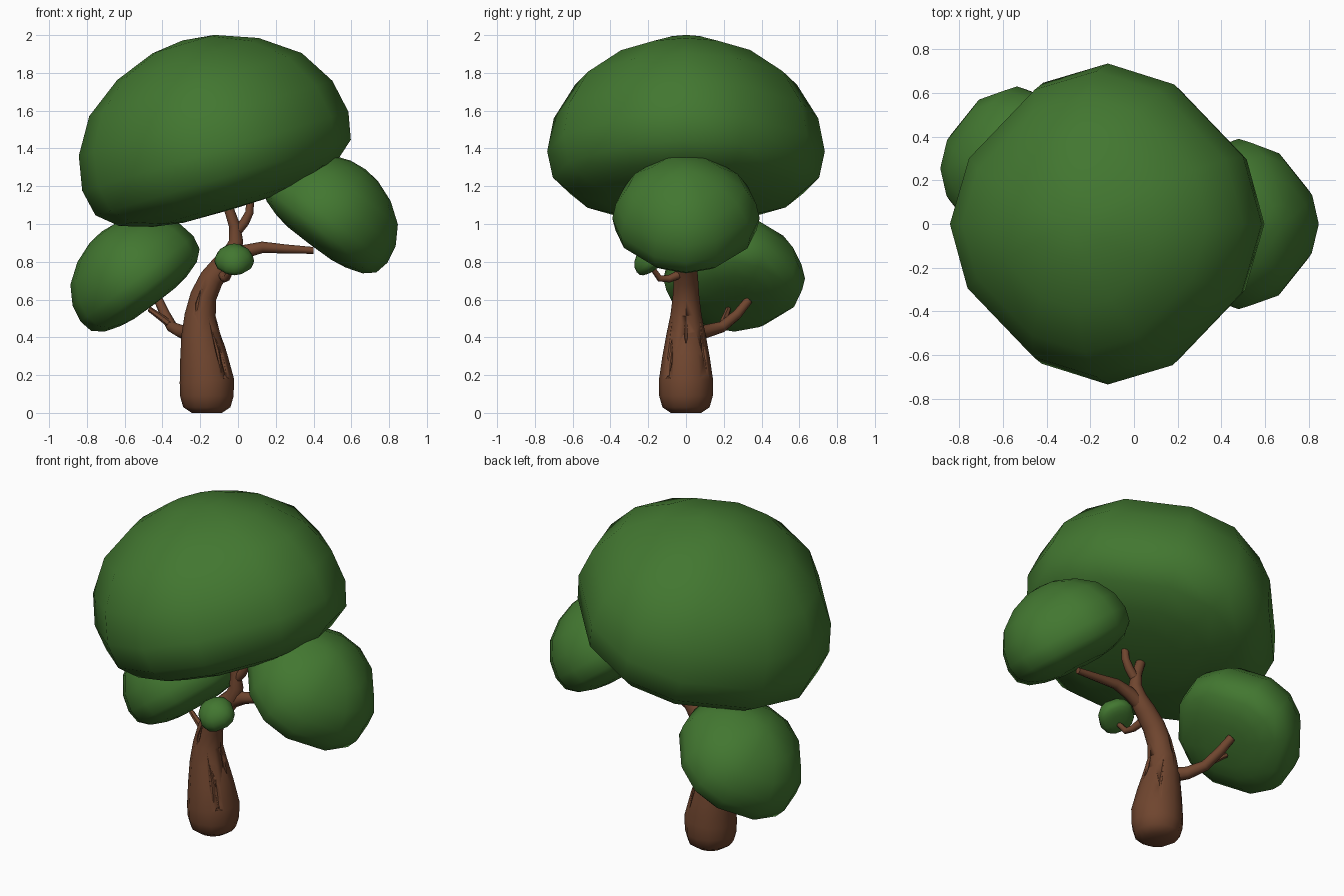
import bpy, bmesh
from math import radians, sin, cos, pi
from mathutils import Vector, Matrix

if "Cube" in bpy.data.objects:
    bpy.data.objects.remove(bpy.data.objects["Cube"])


def material(name, color):
    m = bpy.data.materials.new(name)
    m.diffuse_color = (*color, 1)
    m.use_nodes = True
    m.node_tree.nodes["Principled BSDF"].inputs["Base Color"].default_value = m.diffuse_color
    return m


LEAF = material("leaf_green", (0.055, 0.185, 0.03))
BARK = material("bark_brown", (0.16, 0.06, 0.028))


def finish(name, bm, mat):
    bmesh.ops.recalc_face_normals(bm, faces=bm.faces)
    me = bpy.data.meshes.new(name)
    bm.to_mesh(me)
    bm.free()
    ob = bpy.data.objects.new(name, me)
    bpy.context.collection.objects.link(ob)
    me.materials.append(mat)
    bpy.ops.object.select_all(action='DESELECT')
    ob.select_set(True)
    bpy.context.view_layer.objects.active = ob
    bpy.ops.object.shade_smooth_by_angle(angle=radians(50))
    return ob


def skin(bm, rings, ends):
    """Bridge consecutive rings and close both ends with a fan to a point."""
    loops = [[bm.verts.new(p) for p in r] for r in rings]
    n = len(loops[0])
    for a, b in zip(loops, loops[1:]):
        for i in range(n):
            j = (i + 1) % n
            bm.faces.new((a[i], a[j], b[j], b[i]))
    for loop, p in zip((loops[0], loops[-1]), ends):
        tip = bm.verts.new(p)
        for i in range(n):
            bm.faces.new((loop[i], loop[(i + 1) % n], tip))


def add_tube(bm, pts, sides=8):
    """Tapered limb through (x, y, z, radius) points."""
    ps = [Vector(p[:3]) for p in pts]
    d = ps[-1] - ps[0]
    k = min(range(3), key=lambda i: abs(d[i]))
    ref = Vector([1.0 if i == k else 0.0 for i in range(3)])
    rings = []
    for i, p in enumerate(ps):
        t = ps[min(i + 1, len(ps) - 1)] - ps[max(i - 1, 0)]
        u = t.cross(ref).normalized()
        w = t.cross(u).normalized()
        rings.append([p + pts[i][3] * (u * cos(a) + w * sin(a))
                      for a in (2 * pi * s / sides for s in range(sides))])
    skin(bm, rings, (ps[0], ps[-1]))


def tube(name, pts, sides=8):
    bm = bmesh.new()
    add_tube(bm, pts, sides)
    return finish(name, bm, BARK)


# Dome profile (radius, height) and the uneven 12-sided cross-section
DOME = [(.17, .592), (.39, .51), (.587, .368), (.70, .182), (.735, 0),
        (.705, -.145), (.60, -.235), (.43, -.29), (.27, -.315)]
QUARTER = [(1, 0), (.88, .42), (.43, .87)]
SECTION = QUARTER + [(-y, x) for x, y in QUARTER]
SECTION += [(-x, -y) for x, y in SECTION]


def canopy(name, center, radius, tilt, axis):
    bm = bmesh.new()
    skin(bm, [[Vector((r * x, r * y, h)) for x, y in SECTION] for r, h in DOME],
         (Vector((0, 0, .612)), Vector((0, 0, -.32))))
    s = radius / .735
    bm.transform(Matrix.Translation(center) @ Matrix.Rotation(radians(tilt), 4, axis)
                 @ Matrix.Scale(s, 4))
    return finish(name, bm, LEAF)


# Foliage
canopy("main_canopy", (-.12, 0, 1.385), .735, -16.5, 'Y')
canopy("right_canopy", (.48, 0, 1.03), .39, 37, 'Y')
canopy("left_canopy", (-.535, .255, .71), .375, -37, 'Y')
canopy("small_front_canopy", (-.02, -.175, .805), .105, 35, 'X')

# Trunk with swollen foot
trunk = tube("trunk", [
    (-.165, 0, 0, .08), (-.165, 0, .03, .125), (-.165, 0, .09, .142), (-.165, 0, .17, .144),
    (-.182, 0, .3, .125), (-.197, 0, .42, .103), (-.2, 0, .52, .082), (-.182, 0, .62, .07),
    (-.14, 0, .71, .064), (-.08, 0, .785, .058), (-.03, 0, .845, .05), (-.01, 0, .91, .038),
    (-.018, 0, .99, .03), (-.065, 0, 1.13, .024)], 12)

# Bark grooves cut into the trunk
front = [[(-.225, -.081, .5), (-.215, -.07, .58), (-.195, -.061, .66)],
         [(-.08, -.115, .18), (-.11, -.093, .33), (-.15, -.075, .48)]]
side = [[(-.046, 0, .25), (-.095, 0, .4), (-.127, 0, .54)],
        [(-.062, -.09, .18), (-.08, -.083, .27), (-.103, -.07, .36)]]
grooves = front + side + [[(x, -y, z) for x, y, z in g] for g in front]
bm = bmesh.new()
for a, b, c in grooves:
    add_tube(bm, [(*a, .001), (*b, .012), (*c, .001)], 6)
cutter = finish("groove_cutter", bm, BARK)
cutter.hide_render = True
cutter.hide_viewport = True
mod = trunk.modifiers.new("grooves", 'BOOLEAN')
mod.operation = 'DIFFERENCE'
mod.solver = 'EXACT'
mod.object = cutter

# Branches
tube("right_branch", [(-.03, 0, .82, .04), (.04, 0, .855, .036), (.13, 0, .877, .03),
                      (.25, 0, .868, .024), (.4, 0, .86, .018)])
tube("upper_fork", [(-.015, 0, .95, .026), (.035, 0, 1.01, .025), (.06, 0, 1.06, .022),
                    (.068, 0, 1.16, .019)])
tube("left_branch", [(-.22, .02, .42, .045), (-.3, .1, .43, .036), (-.35, .19, .455, .03),
                     (-.385, .27, .52, .027), (-.42, .33, .595, .024)])
tube("left_twig", [(-.35, .19, .46, .02), (-.4, .205, .5, .018), (-.47, .225, .55, .014)], 6)
tube("front_twig", [(-.09, -.02, .74, .024), (-.07, -.09, .71, .02), (-.06, -.14, .712, .018),
                    (-.03, -.18, .77, .014)])
